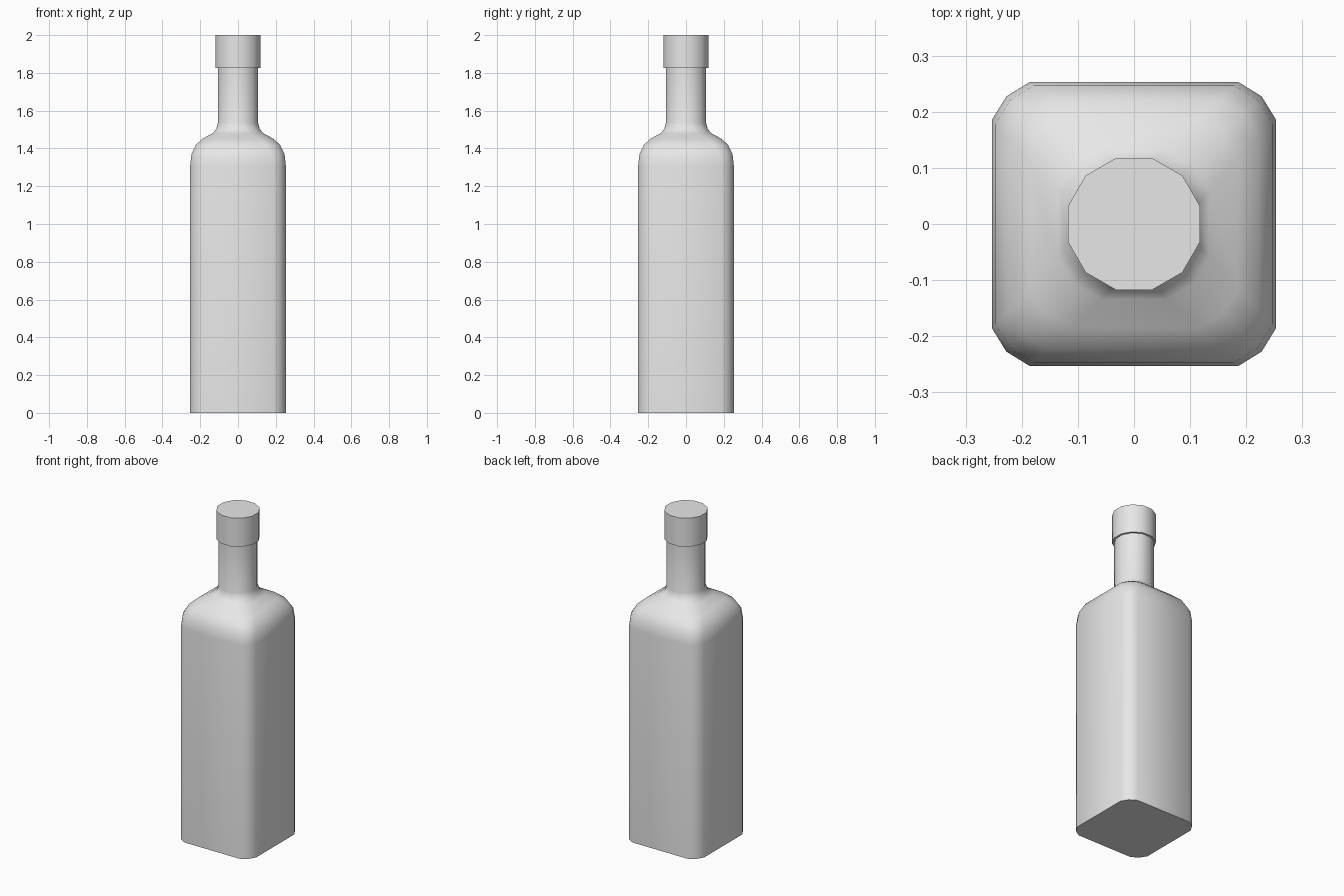
import bpy
import bmesh
from math import cos, sin, pi, radians
from mathutils import Vector

cube = bpy.data.objects.get("Cube")
if cube:
    bpy.data.objects.remove(cube, do_unlink=True)

GREY = (0.8, 0.8, 0.8, 1.0)
grey = bpy.data.materials.new("plain grey")
grey.use_nodes = True
grey.diffuse_color = GREY
grey.node_tree.nodes["Principled BSDF"].inputs["Base Color"].default_value = GREY


def circle(radius):
    """Twelve-sided outline with a flat side facing each axis."""
    return [Vector((radius * cos(a), radius * sin(a)))
            for a in (pi / 12 + i * pi / 6 for i in range(12))]


def rounded_square():
    """Square outline with three points on each corner."""
    corner = [(0.253, 0.186), (0.2275, 0.2275), (0.186, 0.253)]
    outline = []
    for quarter in range(4):
        for x, y in corner:
            outline.append(Vector((x, y)))
        corner = [(-y, x) for x, y in corner]
    return outline


def loft(name, rings):
    """Skin a list of (outline, height) rings and cap both ends."""
    bm = bmesh.new()
    loops = [[bm.verts.new((p.x, p.y, z)) for p in outline] for outline, z in rings]
    for low, high in zip(loops, loops[1:]):
        for i in range(len(low)):
            j = (i + 1) % len(low)
            bm.faces.new((low[i], low[j], high[j], high[i]))
    bm.faces.new(reversed(loops[0]))
    bm.faces.new(loops[-1])
    mesh = bpy.data.meshes.new(name)
    bm.to_mesh(mesh)
    bm.free()
    mesh.materials.append(grey)
    obj = bpy.data.objects.new(name, mesh)
    bpy.context.collection.objects.link(obj)
    bpy.ops.object.select_all(action="DESELECT")
    obj.select_set(True)
    bpy.context.view_layer.objects.active = obj
    bpy.ops.object.shade_smooth_by_angle(angle=radians(50))
    return obj


# Bottle: square body whose shoulder blends into a round neck
square, neck = rounded_square(), circle(0.11)
profile = [(0, 0), (0, 1.31), (0.045, 1.37), (0.21, 1.42), (0.46, 1.453),
           (0.81, 1.48), (0.94, 1.503), (1, 1.535), (1, 1.84)]
loft("bottle", [([s.lerp(n, t) for s, n in zip(square, neck)], z) for t, z in profile])

# Cap: short twelve-sided cylinder over the neck
loft("cap", [(circle(0.122), 1.825), (circle(0.122), 2.0)])
